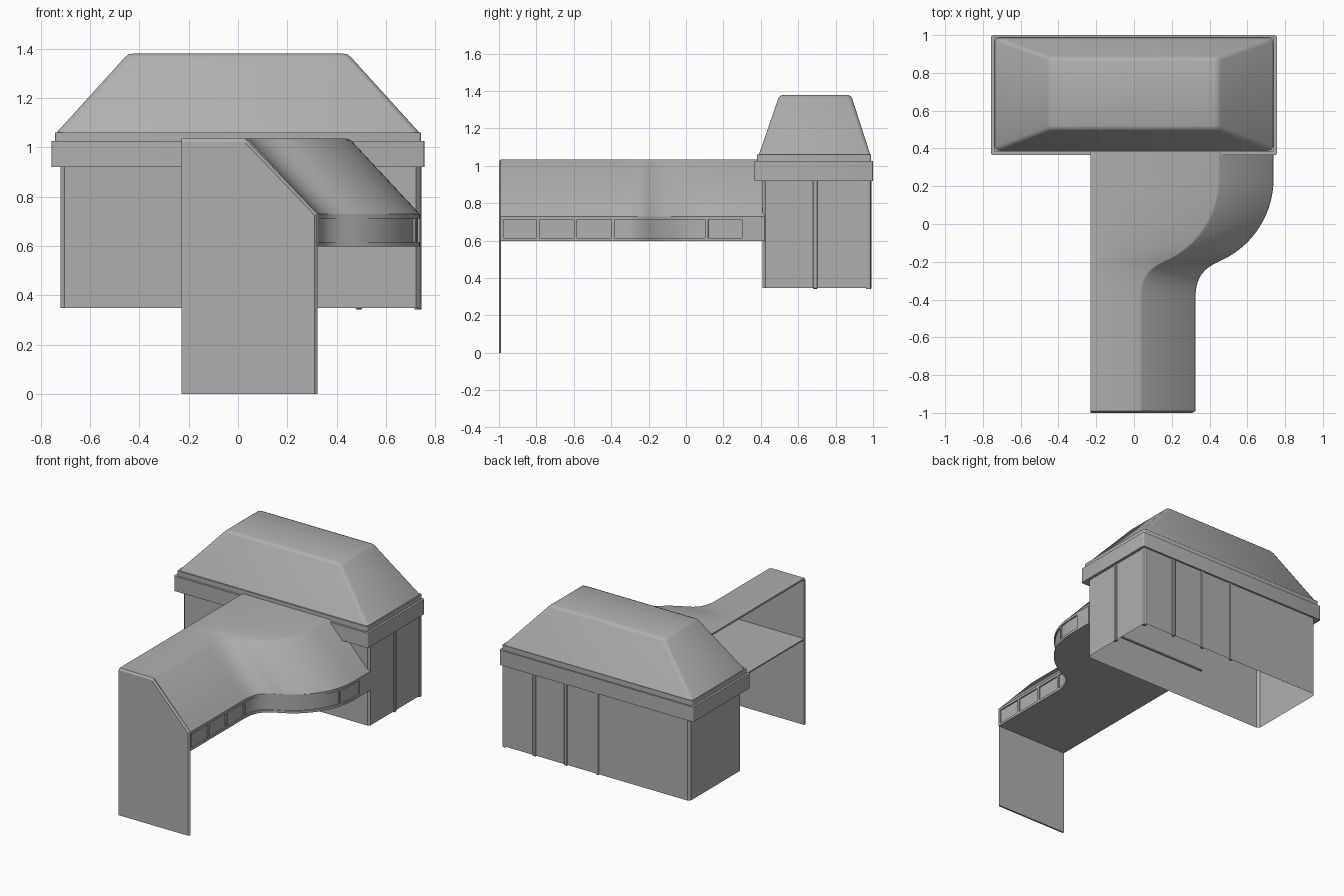
import bpy, bmesh, math
from mathutils import Vector
from mathutils.geometry import interpolate_bezier

if "Cube" in bpy.data.objects:
    bpy.data.objects.remove(bpy.data.objects["Cube"])

grey = bpy.data.materials.new("mid_grey")
grey.diffuse_color = (0.43, 0.43, 0.43, 1)
grey.use_nodes = True
grey.node_tree.nodes["Principled BSDF"].inputs["Base Color"].default_value = grey.diffuse_color


def finish(name, bm, angle=30):
    bmesh.ops.recalc_face_normals(bm, faces=bm.faces)
    me = bpy.data.meshes.new(name)
    bm.to_mesh(me)
    bm.free()
    me.materials.append(grey)
    ob = bpy.data.objects.new(name, me)
    bpy.context.collection.objects.link(ob)
    bpy.ops.object.select_all(action='DESELECT')
    ob.select_set(True)
    bpy.context.view_layer.objects.active = ob
    bpy.ops.object.shade_smooth_by_angle(angle=math.radians(angle))
    return ob


def box_bm(x0, x1, y0, y1, z0, z1):
    bm = bmesh.new()
    bmesh.ops.create_cube(bm, size=1)
    for v in bm.verts:
        v.co = Vector((x1 if v.co.x > 0 else x0, y1 if v.co.y > 0 else y0, z1 if v.co.z > 0 else z0))
    return bm


def upright_edges(bm):
    return [e for e in bm.edges if abs(e.verts[0].co.z - e.verts[1].co.z) > 0.03]


def box(name, x0, x1, y0, y1, z0, z1, bevel=0.0, segments=2, upright_only=False):
    bm = box_bm(x0, x1, y0, y1, z0, z1)
    if bevel:
        edges = upright_edges(bm) if upright_only else bm.edges[:]
        bmesh.ops.bevel(bm, geom=edges, offset=bevel, segments=segments, profile=0.5, affect='EDGES')
    return finish(name, bm, 20)


# Plan curve of the walkway's right edge
def bez(a, b, c, d, n):
    return interpolate_bezier(*[Vector((p[0], p[1], 0)) for p in (a, b, c, d)], n)


path = [Vector((0.323, -0.99, 0))]
path += bez((0.323, -0.4), (0.323, -0.28), (0.365, -0.235), (0.455, -0.195), 14)
path += bez((0.455, -0.195), (0.625, -0.12), (0.737, 0.05), (0.737, 0.24), 20)[1:]
path += [Vector((0.737, 0.3, 0)), Vector((0.737, 0.42, 0))]
LEFT = -0.23


def sweep(name, profile, angle=30, pts=path):
    """Closed profile of (offset, z); offset None means the straight left edge."""
    bm = bmesh.new()
    rings = [[bm.verts.new((LEFT if o is None else p.x + o, p.y, z)) for o, z in profile] for p in pts]
    n = len(profile)
    for a, b in zip(rings, rings[1:]):
        for i in range(n):
            bm.faces.new((a[i], a[(i + 1) % n], b[(i + 1) % n], b[i]))
    bm.faces.new(rings[0])
    bm.faces.new(rings[-1])
    return finish(name, bm, angle)


# Walkway shell, open on the left
sweep("walkway_roof", [(None, 1.035), (-0.295, 1.035), (-0.28, 1.03), (0, 0.73),
                       (-0.012, 0.73), (-0.29, 1.022), (None, 1.022)], 50)
sweep("walkway_floor", [(None, 0.598), (0, 0.598), (0, 0.608), (None, 0.608)])
sweep("window_band", [(-0.012, 0.6), (-0.007, 0.6), (-0.007, 0.73), (-0.012, 0.73)])
sweep("upper_rail", [(-0.01, 0.712), (0.002, 0.712), (0.002, 0.73), (-0.01, 0.73)])
sweep("lower_rail", [(-0.01, 0.598), (0.002, 0.598), (0.002, 0.615), (-0.01, 0.615)])
sweep("solid_end_panel", [(-0.01, 0.6), (0.002, 0.6), (0.002, 0.73), (-0.01, 0.73)], 30, path[-2:])

# Window mullions
for y in (-0.985, -0.79, -0.59, -0.39, 0.11):
    a, b = next((a, b) for a, b in zip(path, path[1:]) if a.y <= y <= b.y)
    ob = box("mullion", -0.010, 0.002, -0.008, 0.008, 0.6, 0.73)
    ob.location = a.lerp(b, (y - a.y) / (b.y - a.y))
    ob.rotation_euler.z = -math.atan2(b.x - a.x, b.y - a.y)

# Walkway end plate
bm = bmesh.new()
outline = [(LEFT, 0), (0.322, 0), (0.322, 0.73), (0.035, 1.03), (0.02, 1.035), (LEFT, 1.035)]
inner = [(LEFT, 0), (0.31, 0), (0.31, 0.725), (0.03, 1.018), (0.018, 1.022), (LEFT, 1.022)]
rings = [[bm.verts.new((x, y, z)) for x, z in pts]
         for pts, y in ((inner, -1), (outline, -0.991), (outline, -0.988))]
bm.faces.new(rings[0])
bm.faces.new(rings[-1])
for a, b in zip(rings, rings[1:]):
    for i in range(6):
        j = (i + 1) % 6
        bm.faces.new((a[i], a[j], b[j], b[i]))
finish("end_plate", bm, 5)

# Cabin walls, open underneath
bm = box_bm(-0.72, 0.737, 0.41, 0.987, 0.348, 0.93)
bmesh.ops.delete(bm, geom=[f for f in bm.faces if abs(f.normal.z) > 0.5], context='FACES_ONLY')
bmesh.ops.bevel(bm, geom=upright_edges(bm), offset=0.016, segments=1, affect='EDGES')
finish("cabin_walls", bm, 20)

# Vertical battens
for x in (0.49, 0.245, 0.0):
    box("back_batten", x - 0.013, x + 0.013, 0.975, 0.993, 0.342, 0.925, 0.004, 1)
box("side_batten", 0.725, 0.745, 0.678, 0.704, 0.342, 0.925, 0.004, 1)
box("corner_post", 0.715, 0.744, 0.962, 0.989, 0.342, 0.925, 0.012, 2, True)

# Eaves
box("eaves_band", -0.757, 0.757, 0.365, 1.0, 0.92, 1.025, 0.012, 3, True)
box("eaves_lip", -0.742, 0.742, 0.38, 0.99, 1.01, 1.06, 0.012, 3, True)

# Hipped roof with softened edges
bm = box_bm(-0.74, 0.74, 0.388, 0.987, 1.055, 1.38)
for v in bm.verts:
    if v.co.z > 1.2:
        v.co.x = math.copysign(0.445, v.co.x)
        v.co.y = 0.5 if v.co.y < 0.6 else 0.882
edges = [e for e in bm.edges if max(v.co.z for v in e.verts) > 1.2]
bmesh.ops.bevel(bm, geom=edges, offset=0.02, segments=2, profile=0.5, affect='EDGES')
bmesh.ops.delete(bm, geom=[f for f in bm.faces if f.normal.z < -0.9], context='FACES_ONLY')
finish("cabin_roof", bm, 80)
